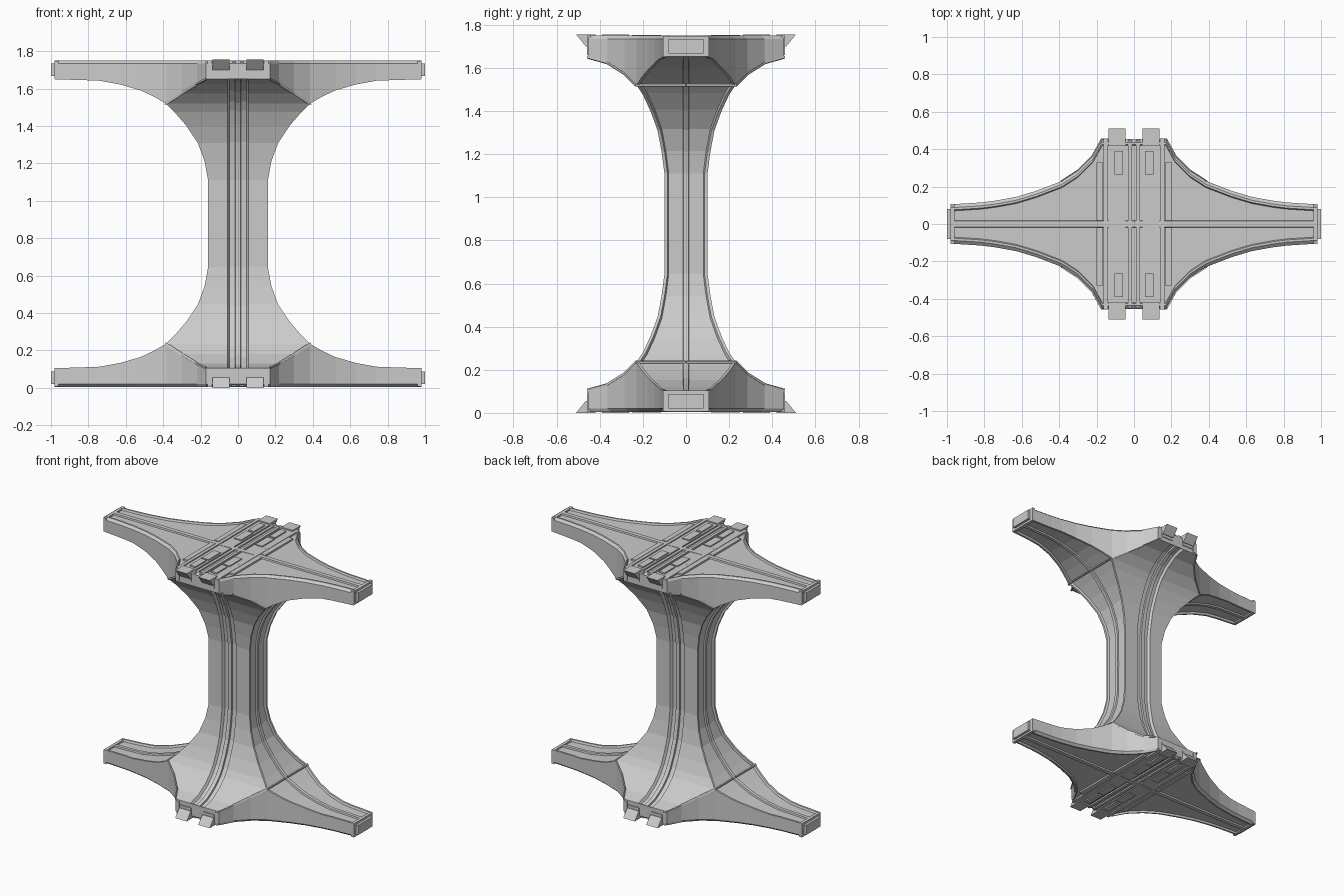
import bpy, bmesh
from mathutils import Vector

if "Cube" in bpy.data.objects:
    bpy.data.objects.remove(bpy.data.objects["Cube"])

H = 0.8775  # mid height: everything is mirrored about it


def finish(bm, name, axes):
    # mirror across the chosen axes, weld, and turn faces outward
    for a in axes:
        dup = bmesh.ops.duplicate(bm, geom=bm.verts[:] + bm.edges[:] + bm.faces[:])["geom"]
        fs = []
        for g in dup:
            if isinstance(g, bmesh.types.BMVert):
                g.co["xyz".index(a)] *= -1
            elif isinstance(g, bmesh.types.BMFace):
                fs.append(g)
        bmesh.ops.reverse_faces(bm, faces=fs)
    bmesh.ops.remove_doubles(bm, verts=bm.verts[:], dist=0.0004)
    bmesh.ops.recalc_face_normals(bm, faces=bm.faces[:])
    me = bpy.data.meshes.new(name)
    bm.to_mesh(me)
    bm.free()
    ob = bpy.data.objects.new(name, me)
    ob.location.z = H
    bpy.context.collection.objects.link(ob)
    return ob


def grid(bm, rows):
    vs = [[bm.verts.new(p) for p in r] for r in rows]
    for a, b in zip(vs, vs[1:]):
        for i in range(len(a) - 1):
            bm.faces.new((a[i], a[i + 1], b[i + 1], b[i]))


def strip(bm, path, lat, section):
    # sweep a grooved section along a corner path; lat = sideways axis
    out = 1 - lat
    rows = []
    for i, p in enumerate(path):
        a, b = path[max(i - 1, 0)], path[min(i + 1, len(path) - 1)]
        t = Vector((b[out] - a[out], b[2] - a[2])).normalized()
        row = []
        for w, d in section(p[lat]):
            q = [0, 0, 0]
            q[lat] = w
            q[out] = p[out] - t.y * d
            q[2] = p[2] + t.x * d
            row.append(q)
        rows.append(row)
    grid(bm, rows)


def box(name, lo, hi, axes="xyz", taper=0.0):
    # taper shortens the underside of the outer y end
    bm = bmesh.new()
    bmesh.ops.create_cube(bm, size=1)
    for v in bm.verts:
        for k in range(3):
            v.co[k] = hi[k] if v.co[k] > 0 else lo[k]
        if v.co.y == hi[1] or abs(v.co.y - hi[1]) < 1e-5:
            if abs(v.co.z - (lo[2])) < 1e-5:
                v.co.y -= taper
        v.co.z -= H
    return finish(bm, name, axes)


# corner paths (one octant, z measured from the ground)
pillar = [(.16, .10, H), (.16, .10, 1.11), (.178, .113, 1.21), (.215, .132, 1.31),
          (.275, .165, 1.40), (.34, .20, 1.475)]
joint = (.385, .23, 1.52)
flare = [(.30, .285, 1.575), (.22, .365, 1.625), (.17, .455, 1.65)]
arm = [(.45, .205, 1.557), (.52, .178, 1.59), (.63, .145, 1.622), (.74, .125, 1.642),
       (.82, .115, 1.645), (.98, .105, 1.65)]


def down(pts):
    return [(x, y, z - H) for x, y, z in pts]


shell = bmesh.new()
# front/back faces with a central groove and rib
strip(shell, down(pillar + [joint] + flare), 0,
      lambda w: [(w, 0), (.055, 0), (.045, .018), (.016, .018), (.014, .006), (0, .006)])
# side faces running on under the arms, with raised rims and a central rib
strip(shell, down(pillar + [joint] + arm), 1,
      lambda w: [(w, 0), (w - .014, 0), (w - .02, .013), (.015, .013), (.012, .003), (0, .003)])
# flanks of the arms, plate rim and recessed plate top with centre rib
rows = []
for x, y, z in arm[::-1] + [joint] + flare + [(0, .455, 1.65)]:
    rows.append([(x, y, z - H), (x, y, 1.735 - H), (x, y - .018, 1.75 - H),
                 (x, y - .03, 1.75 - H), (x, y - .036, 1.738 - H),
                 (x, .018, 1.738 - H), (x, .015, 1.748 - H), (x, 0, 1.748 - H)])
grid(shell, rows)
finish(shell, "pillar_and_arms", "xyz")

# raised seams where pillar, arms and flared faces meet
seams = bmesh.new()
for pts in ([joint] + flare, [joint, (.385, 0, 1.52)]):
    ring = []
    for x, y, z in pts:
        c = Vector((x, y, z - H))
        ring.append([c + Vector(o) for o in
                     ((.007, 0, -.005), (-.002, .004, -.007), (-.007, 0, .004),
                      (.004, .004, .006), (.007, 0, -.005))])
    grid(seams, ring)
finish(seams, "joint_seams", "xyz")

# arm ends
box("arm_end_plate", (.96, -.106, 1.652), (.982, .106, 1.748), "xz")
box("arm_end_cap", (.975, -.08, 1.667), (1.0, .08, 1.735), "xz")

# cross rails over the plate
box("cross_rail", (.045, -.46, 1.68), (.135, .46, 1.746), "xz")
box("rail_end_block", (.045, .42, 1.70), (.135, .51, 1.755), "xyz", taper=.045)
box("rail_inner_pad", (.055, .115, 1.74), (.11, .25, 1.753), "xyz")
box("rail_outer_pad", (.06, .265, 1.74), (.105, .39, 1.755), "xyz")
box("centre_strip", (.012, -.45, 1.72), (.032, .45, 1.748), "xz")
box("plate_edge_bar", (.165, .02, 1.72), (.20, .33, 1.75), "xyz")
box("rail_side_lip", (.14, -.458, 1.66), (.162, .458, 1.75), "xz")
